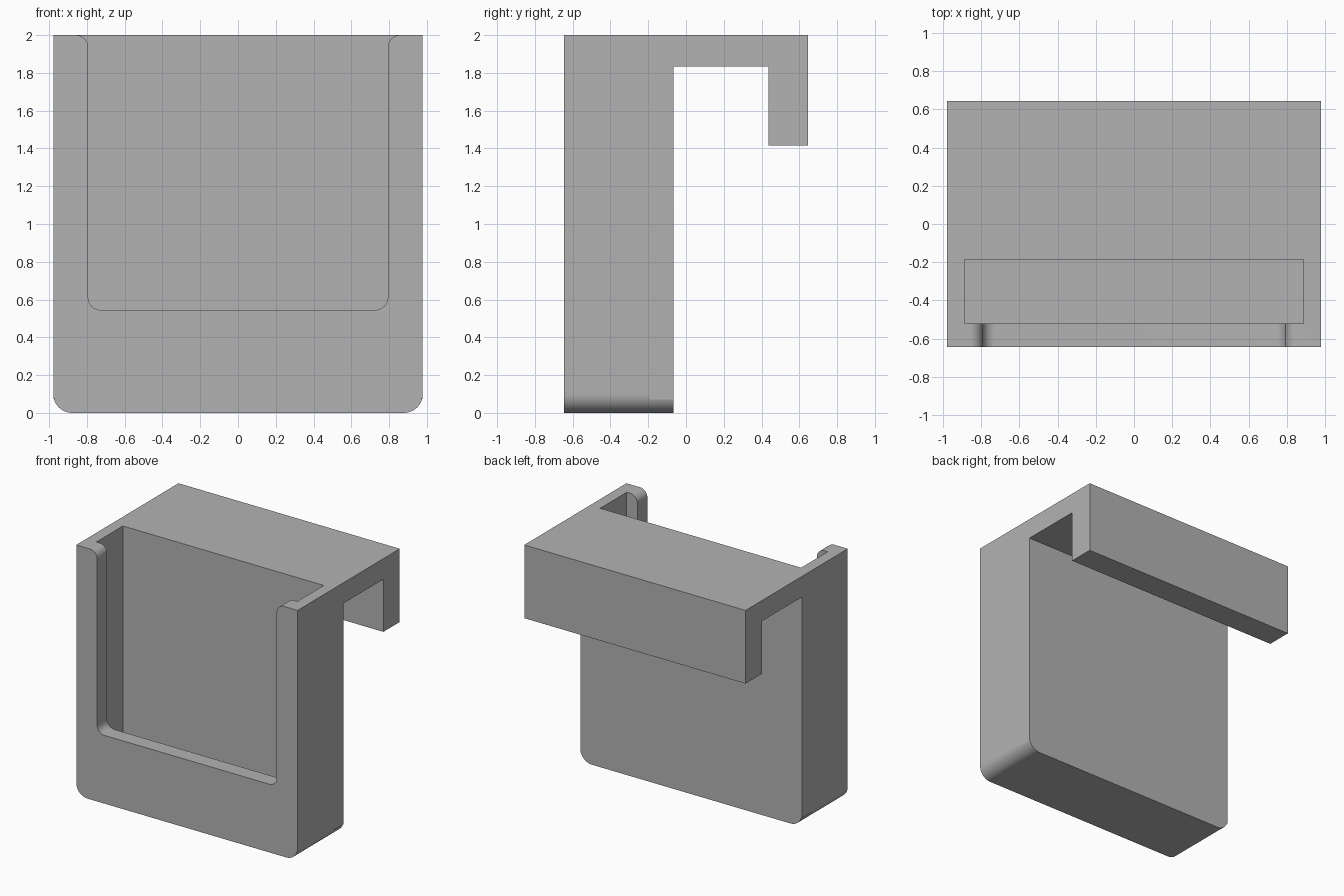
import bpy, bmesh
from math import cos, sin, pi
from mathutils import Vector

if "Cube" in bpy.data.objects:
    bpy.data.objects.remove(bpy.data.objects["Cube"])

W = 0.978                   # half width
FRONT, BACK = -0.645, -0.065
HEIGHT = 2.0

grey = bpy.data.materials.new("light_grey")
grey.use_nodes = True
grey.diffuse_color = (0.45, 0.45, 0.45, 1)
grey.node_tree.nodes["Principled BSDF"].inputs["Base Color"].default_value = grey.diffuse_color


def arc(cx, cz, r, start, end, steps=12):
    """Points on an arc, with angles in quarter turns."""
    angles = [(start + (end - start) * i / steps) * pi / 2 for i in range(steps + 1)]
    return [(cx + r * cos(a), cz + r * sin(a)) for a in angles]


def mirrored(right_half):
    """Close a right half outline with its mirror image."""
    return right_half + [(-x, z) for x, z in reversed(right_half)]


def prism(name, outline, low, high, axis="y"):
    """Extrude an outline along x or y."""
    def place(a, b, depth):
        return Vector((a, depth, b)) if axis == "y" else Vector((depth, a, b))
    bm = bmesh.new()
    face = bm.faces.new([bm.verts.new(place(a, b, low)) for a, b in outline])
    new = bmesh.ops.extrude_face_region(bm, geom=[face])["geom"]
    moved = [v for v in new if isinstance(v, bmesh.types.BMVert)]
    bmesh.ops.translate(bm, verts=moved, vec=place(0, 0, high - low))
    bmesh.ops.recalc_face_normals(bm, faces=bm.faces)
    mesh = bpy.data.meshes.new(name)
    bm.to_mesh(mesh)
    bm.free()
    mesh.materials.append(grey)
    obj = bpy.data.objects.new(name, mesh)
    bpy.context.collection.objects.link(obj)
    return obj


def activate(obj):
    bpy.ops.object.select_all(action="DESELECT")
    obj.select_set(True)
    bpy.context.view_layer.objects.active = obj


def cut(target, cutter):
    cutter.hide_render = True
    mod = target.modifiers.new("cut", "BOOLEAN")
    mod.operation, mod.solver, mod.object = "DIFFERENCE", "EXACT", cutter
    activate(target)
    bpy.ops.object.modifier_apply(modifier=mod.name)
    bpy.data.objects.remove(cutter)


# Holder body with rounded lower corners
R = 0.1
corner = arc(W - R, R, R, -1, 0)
body = prism("holder_body", mirrored(corner + [(W, HEIGHT)]), FRONT, BACK)

# Open-topped pocket
pocket = mirrored([(0.888, 0.12), (0.888, HEIGHT + 0.2)])
cut(body, prism("pocket_cutter", pocket, -0.52, -0.185))

# Front opening, rounded inside at the bottom and flared at the top
r = 0.065
opening = (arc(0.793 - r, 0.545 + r, r, -1, 0)
           + arc(0.793 + r, HEIGHT - r, r, 2, 1)
           + [(0.793 + r, HEIGHT + 0.1)])
cut(body, prism("opening_cutter", mirrored(opening), FRONT - 0.1, -0.4))

# Small ribs squaring the back lower corners
for side, name in ((1, "left_corner_rib"), (-1, "right_corner_rib")):
    rib = [(W, 0.07)] + [p for p in corner if p[1] > 0.065]
    prism(name, [(side * x, z) for x, z in rib], -0.19, BACK)

# Hanging hook with a downturned lip
hook = [(BACK, HEIGHT), (0.645, HEIGHT), (0.645, 1.415),
        (0.438, 1.415), (0.438, 1.835), (BACK, 1.835)]
prism("rear_hook", hook, -W, W, axis="x")

# Smooth the rounded corners only
activate(body)
bpy.ops.object.shade_smooth_by_angle(angle=pi / 6)
